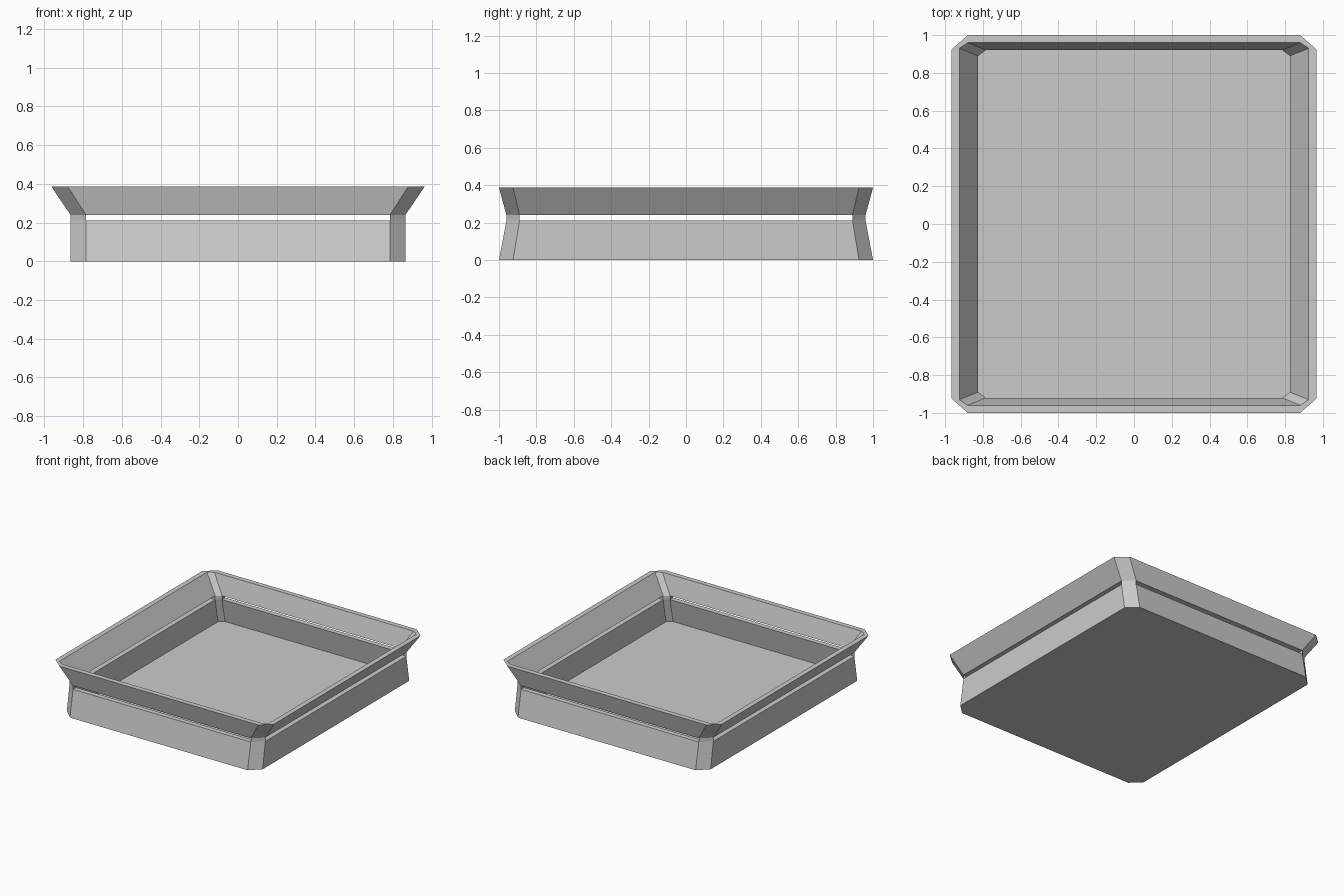
import bpy
import bmesh

cube = bpy.data.objects.get("Cube")
if cube:
    bpy.data.objects.remove(cube, do_unlink=True)

grey = bpy.data.materials.new("plain grey")
grey.use_nodes = True
colour = (0.6, 0.6, 0.6, 1)
grey.diffuse_color = colour
grey.node_tree.nodes["Principled BSDF"].inputs["Base Color"].default_value = colour

bm = bmesh.new()


def ring(hx, hy, fx, fy, z):
    """Rectangle with cut corners; odd-numbered sides are the corner cuts."""
    pts = [(-fx, -hy), (fx, -hy), (hx, -fy), (hx, fy),
           (fx, hy), (-fx, hy), (-hx, fy), (-hx, -fy)]
    return [bm.verts.new((x, y, z)) for x, y in pts]


# Half width, half depth, flat half width, flat half depth, height
outer = [ring(*p) for p in ((0.865, 1.0, 0.785, 0.925, 0),
                            (0.865, 0.96, 0.785, 0.89, 0.21),
                            (0.865, 0.96, 0.785, 0.89, 0.24),
                            (0.965, 1.0, 0.88, 0.925, 0.387))]
inner = [ring(*p) for p in ((0.825, 0.957, 0.785, 0.925, 0.02),
                            (0.825, 0.92, 0.785, 0.89, 0.21),
                            (0.825, 0.92, 0.785, 0.89, 0.24),
                            (0.925, 0.96, 0.88, 0.93, 0.387))]

# Underside and tray floor
bm.faces.new(outer[0])
bm.faces.new(inner[0])

for i in range(8):
    j = (i + 1) % 8
    corner = i % 2 == 1
    # Walls, with an open slot in each straight side between the corner posts
    for wall in (outer, inner):
        for k in range(3):
            if corner or k != 1:
                bm.faces.new((wall[k][i], wall[k][j], wall[k + 1][j], wall[k + 1][i]))
    # Slot ledges
    if not corner:
        for k in (1, 2):
            bm.faces.new((outer[k][i], outer[k][j], inner[k][j], inner[k][i]))
    # Post sides
    bm.faces.new((outer[1][i], inner[1][i], inner[2][i], outer[2][i]))
    # Top rim
    bm.faces.new((outer[3][i], outer[3][j], inner[3][j], inner[3][i]))

bmesh.ops.recalc_face_normals(bm, faces=bm.faces)
mesh = bpy.data.meshes.new("tray")
bm.to_mesh(mesh)
bm.free()
mesh.materials.append(grey)
tray = bpy.data.objects.new("tray", mesh)
bpy.context.collection.objects.link(tray)
